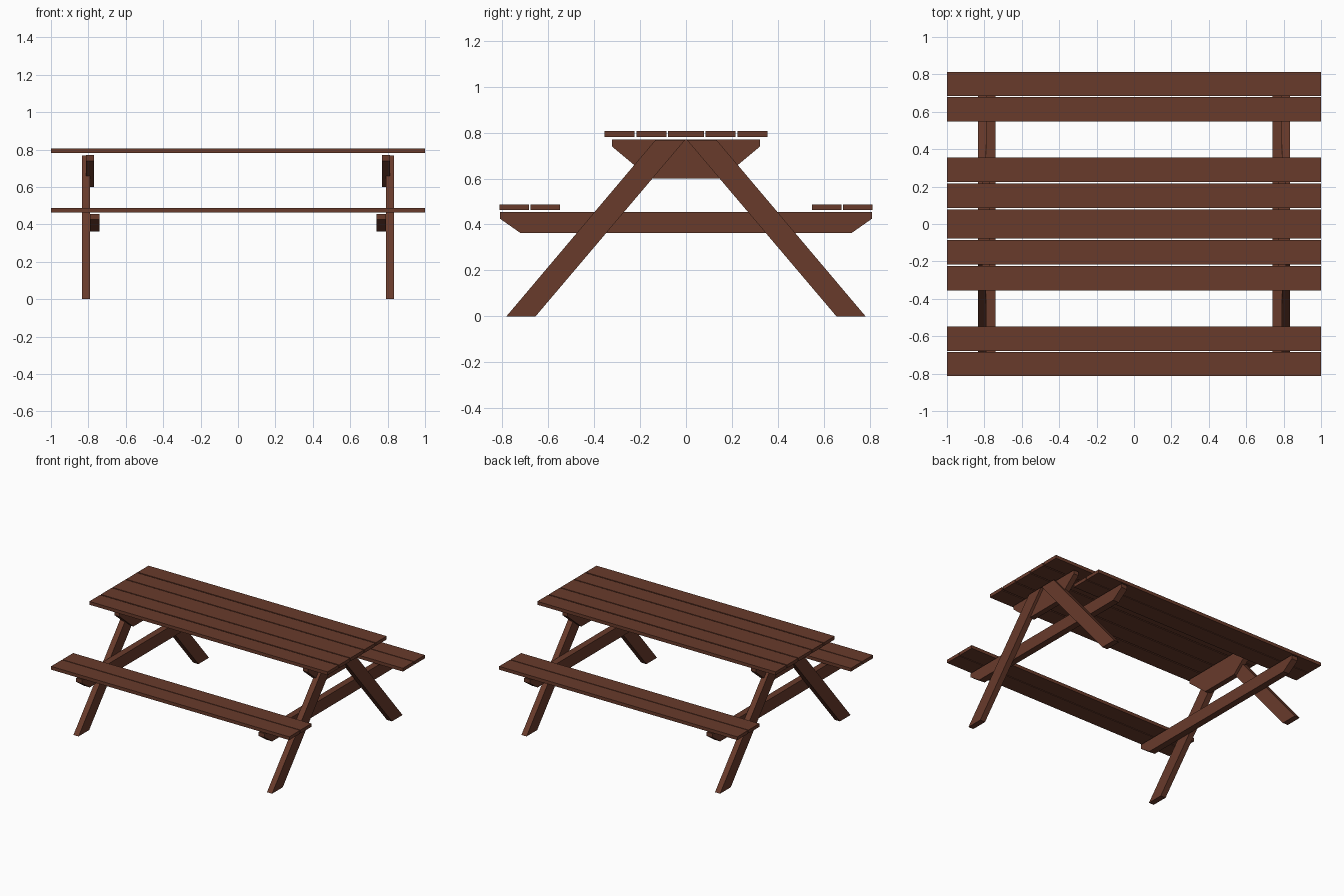
import bpy, bmesh

if "Cube" in bpy.data.objects:
    bpy.data.objects.remove(bpy.data.objects["Cube"])

wood = bpy.data.materials.new("brown_wood")
wood.diffuse_color = (0.14, 0.043, 0.024, 1)
wood.use_nodes = True
wood.node_tree.nodes["Principled BSDF"].inputs["Base Color"].default_value = wood.diffuse_color


def prism(name, profile, x0, x1):
    """Extrude a (y, z) profile along x from x0 to x1."""
    bm = bmesh.new()
    face = bm.faces.new([bm.verts.new((x0, y, z)) for y, z in profile])
    ext = bmesh.ops.extrude_face_region(bm, geom=[face])
    moved = [v for v in ext["geom"] if isinstance(v, bmesh.types.BMVert)]
    bmesh.ops.translate(bm, verts=moved, vec=(x1 - x0, 0, 0))
    bmesh.ops.recalc_face_normals(bm, faces=bm.faces)
    mesh = bpy.data.meshes.new(name)
    bm.to_mesh(mesh)
    bm.free()
    mesh.materials.append(wood)
    obj = bpy.data.objects.new(name, mesh)
    bpy.context.collection.objects.link(obj)
    return obj


def plank(name, y0, y1, z0, z1):
    prism(name, [(y0, z0), (y1, z0), (y1, z1), (y0, z1)], -1, 1)


def symmetric(half):
    """Complete a half profile (y > 0, bottom to top) across y = 0."""
    return half + [(-y, z) for y, z in reversed(half)]


# Tabletop planks
TOP = (0.781, 0.806)
plank("tabletop_centre_plank", -0.078, 0.078, *TOP)
for side, s in (("front", -1), ("back", 1)):
    for i, (a, b) in enumerate([(0.086, 0.216), (0.225, 0.355)]):
        plank(f"tabletop_{side}_plank_{i + 1}", s * a, s * b, *TOP)
    # Bench seat planks
    for i, (a, b) in enumerate([(0.549, 0.678), (0.684, 0.813)]):
        plank(f"{side}_seat_plank_{i + 1}", s * a, s * b, 0.463, 0.488)

# End frames: splayed legs, tabletop brace and seat beam
leg = [(0.655, 0), (0.782, 0), (0.133, 0.768), (0.004, 0.768)]
brace = symmetric([(0.155, 0.6), (0.323, 0.74), (0.323, 0.77)])
beam = symmetric([(0.72, 0.362), (0.81, 0.425), (0.81, 0.455)])
for end, e in (("left", -1), ("right", 1)):
    for side, s in (("front", -1), ("back", 1)):
        prism(f"{side}_{end}_leg", [(s * y, z) for y, z in leg], e * 0.791, e * 0.834)
    prism(f"{end}_tabletop_brace", brace, e * 0.77, e * 0.812)
    prism(f"{end}_seat_beam", beam, e * 0.741, e * 0.791)
